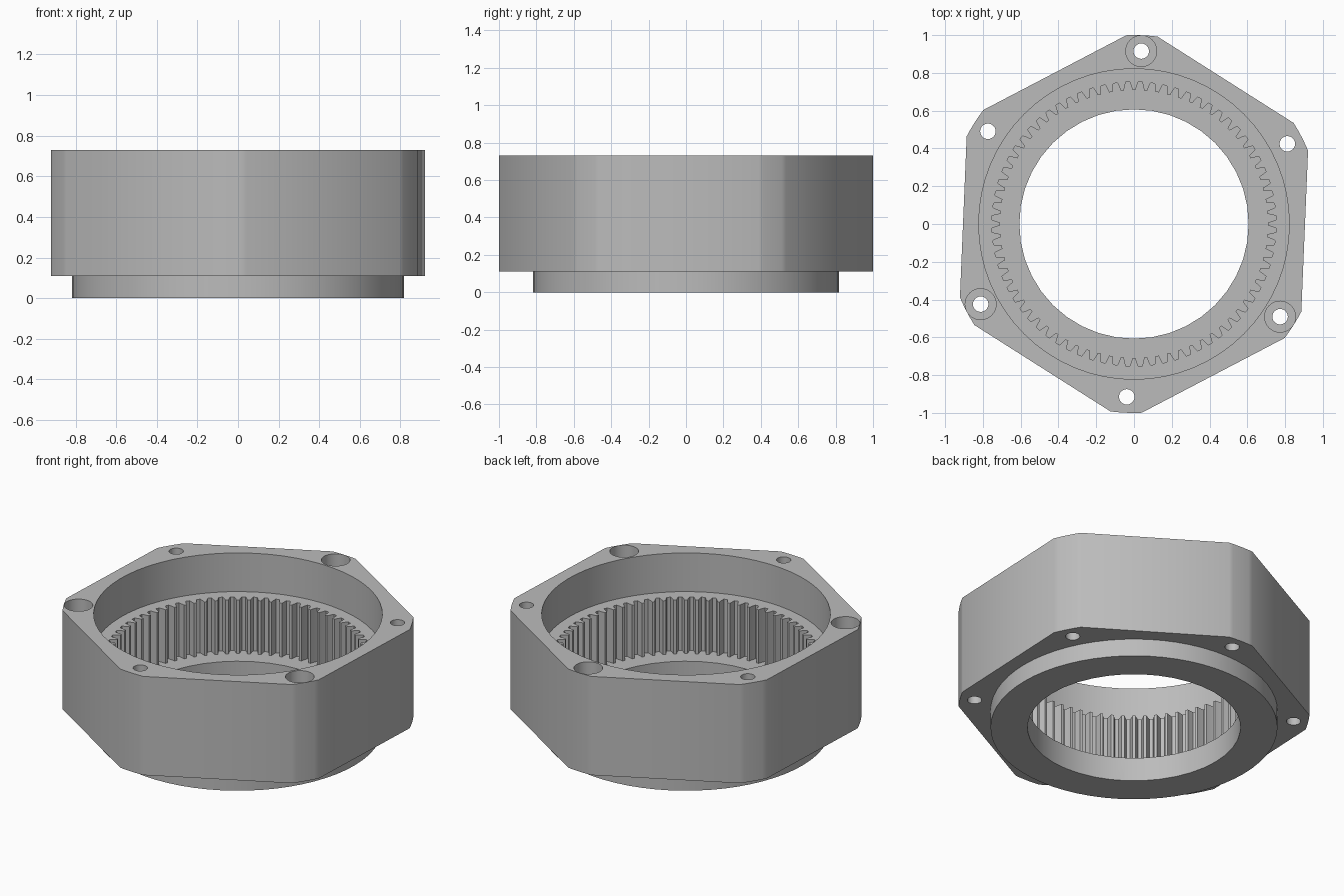
import bpy
import bmesh
from math import cos, sin, radians, tau

cube = bpy.data.objects.get("Cube")
if cube:
    bpy.data.objects.remove(cube, do_unlink=True)

TOP, FLANGE, BORE_FLOOR, GEAR_FLOOR = 0.73, 0.11, 0.487, 0.15
CORNER = 87.6          # direction of the first corner, in degrees
HOLE_RING = 0.916
TEETH = 72
OVER = 0.1             # how far cutters overshoot open faces

steel = bpy.data.materials.new("steel grey")
steel.use_nodes = True
GREY = (0.5, 0.5, 0.5, 1)
steel.diffuse_color = GREY
steel.node_tree.nodes["Principled BSDF"].inputs["Base Color"].default_value = GREY


def polar(r, degrees):
    return r * cos(radians(degrees)), r * sin(radians(degrees))


def circle(r, n, centre=(0, 0)):
    return [(centre[0] + r * cos(tau * i / n), centre[1] + r * sin(tau * i / n))
            for i in range(n)]


def prism(name, outline, z0, z1):
    """Extrude a closed outline between two heights."""
    bm = bmesh.new()
    face = bm.faces.new([bm.verts.new((x, y, z0)) for x, y in outline])
    top = bmesh.ops.extrude_face_region(bm, geom=[face])["geom"]
    bmesh.ops.translate(bm, vec=(0, 0, z1 - z0),
                        verts=[v for v in top if isinstance(v, bmesh.types.BMVert)])
    bmesh.ops.recalc_face_normals(bm, faces=bm.faces)
    mesh = bpy.data.meshes.new(name)
    bm.to_mesh(mesh)
    bm.free()
    mesh.materials.append(steel)
    obj = bpy.data.objects.new(name, mesh)
    bpy.context.collection.objects.link(obj)
    return obj


def combine(target, tool, operation="DIFFERENCE"):
    """Apply a boolean and remove the helper."""
    bpy.context.view_layer.objects.active = target
    mod = target.modifiers.new(tool.name, "BOOLEAN")
    mod.operation, mod.solver, mod.object = operation, "EXACT", tool
    bpy.ops.object.modifier_apply(modifier=mod.name)
    bpy.data.objects.remove(tool, do_unlink=True)


# Hexagonal housing with rounded corners
hexagon = [polar(1, CORNER + 60 * k + 4.75 * s / 3)
           for k in range(6) for s in range(-3, 4)]
housing = prism("ring_gear_housing", hexagon, FLANGE, TOP)

# Round locating spigot underneath
combine(housing, prism("spigot", circle(0.817, 64), 0, FLANGE + 0.05), "UNION")

# Wide bearing recess from the top
combine(housing, prism("recess", circle(0.822, 64), BORE_FLOOR, TOP + OVER))

# Internal gear: (position within one pitch, radius) for a single tooth
tooth = [(-0.33, 0.752), (-0.24, 0.735), (-0.13, 0.709),
         (0.13, 0.709), (0.24, 0.735), (0.33, 0.752)]
gear = [polar(r, (i + t) * 360 / TEETH) for i in range(TEETH) for t, r in tooth]
combine(housing, prism("gear_cutter", gear, GEAR_FLOOR, BORE_FLOOR + OVER))

# Central through bore
combine(housing, prism("bore", circle(0.607, 40), -OVER, GEAR_FLOOR + OVER))

# Corner bolt holes, every other one counterbored
for k in range(6):
    centre = polar(HOLE_RING, CORNER + 60 * k)
    combine(housing, prism("bolt_hole", circle(0.041, 24, centre), 0, TOP + OVER))
    if k % 2 == 0:
        combine(housing, prism("head_pocket", circle(0.082, 32, centre),
                               TOP - 0.2, TOP + OVER))

bpy.ops.object.select_all(action="DESELECT")
housing.select_set(True)
bpy.context.view_layer.objects.active = housing
bpy.ops.object.shade_smooth_by_angle(angle=radians(30))
